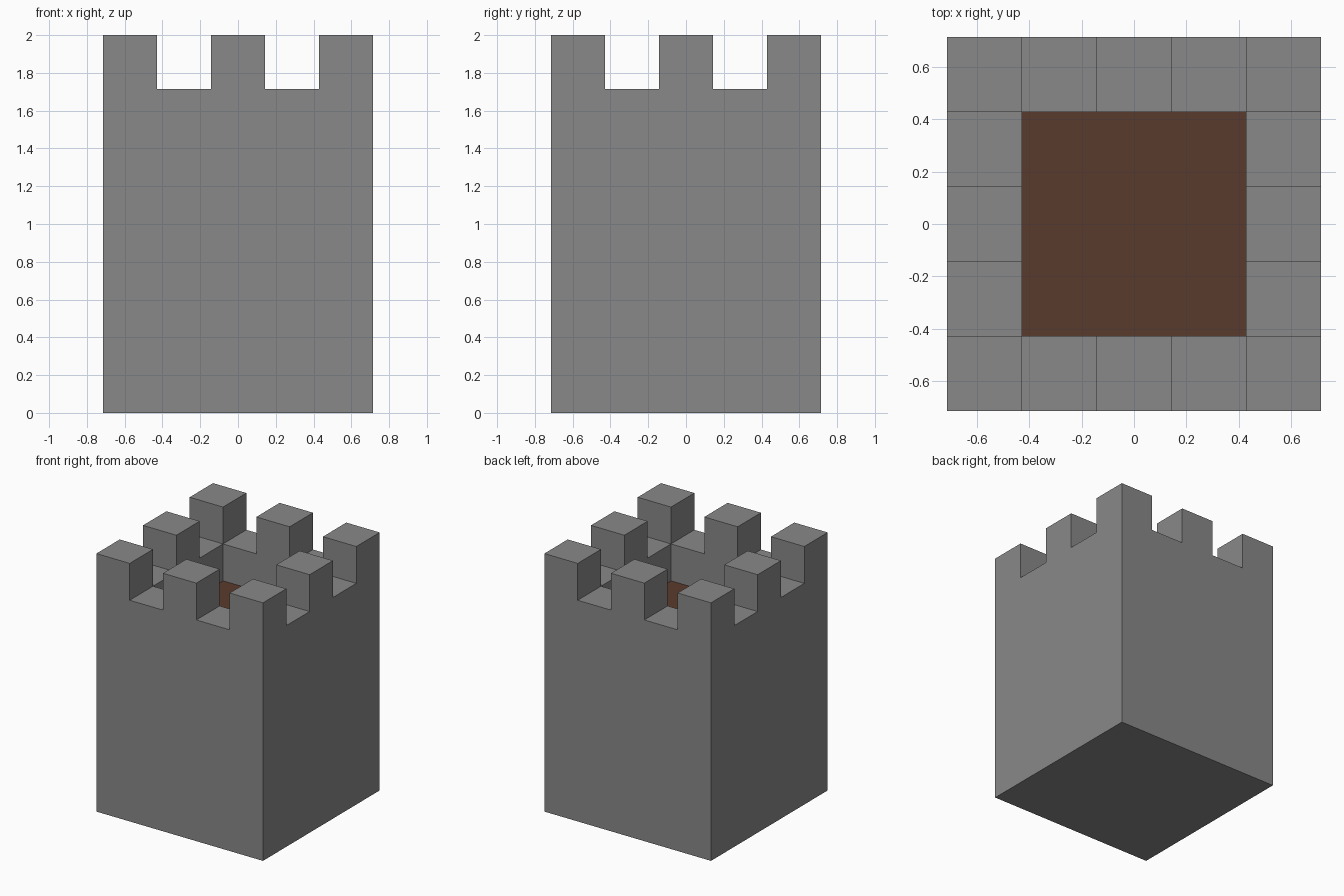
import bpy, bmesh, math
from mathutils import Vector

if "Cube" in bpy.data.objects:
    bpy.data.objects.remove(bpy.data.objects["Cube"])

U = 2 / 7          # block size: tower is 5 x 5 x 7 blocks
N = 5


def material(name, rgb):
    m = bpy.data.materials.new(name)
    m.diffuse_color = (*rgb, 1)
    m.use_nodes = True
    m.node_tree.nodes["Principled BSDF"].inputs["Base Color"].default_value = m.diffuse_color
    return m


def column_height(i, j):
    """Height in blocks: sunken deck inside, alternating battlements on the rim."""
    if not (0 <= i < N and 0 <= j < N):
        return 0
    if 0 < i < N - 1 and 0 < j < N - 1:
        return 5
    return 7 if i % 2 == 0 and j % 2 == 0 else 6


def solid(i, j, k):
    return 0 <= k < column_height(i, j)


# Tower shell: only the exposed faces of the blocks
bm = bmesh.new()
for i in range(N):
    for j in range(N):
        for k in range(column_height(i, j)):
            c = Vector((i - 2, j - 2, k + 0.5)) * U
            for axis in range(3):
                for s in (-1, 1):
                    d = [0, 0, 0]
                    d[axis] = s
                    if solid(i + d[0], j + d[1], k + d[2]):
                        continue
                    n = Vector(d)
                    a = Vector((0, 0, 0))
                    a[(axis + 1) % 3] = 1
                    b = n.cross(a)
                    quad = [c + (n + a * p + b * q) * U / 2
                            for p, q in ((-1, -1), (1, -1), (1, 1), (-1, 1))]
                    f = bm.faces.new([bm.verts.new(v) for v in quad])
                    # Wooden deck inside the parapet
                    f.material_index = int(d[2] == 1 and k == 4)

# Weld and merge coplanar blocks into clean faces
bmesh.ops.remove_doubles(bm, verts=bm.verts, dist=1e-4)
bmesh.ops.dissolve_limit(bm, angle_limit=math.radians(1), verts=bm.verts,
                         edges=bm.edges, delimit={'MATERIAL'})

mesh = bpy.data.meshes.new("castle_tower")
bm.to_mesh(mesh)
bm.free()
mesh.materials.append(material("stone_gray", (0.25, 0.25, 0.25)))
mesh.materials.append(material("deck_brown", (0.102, 0.043, 0.026)))
bpy.context.collection.objects.link(bpy.data.objects.new("castle_tower", mesh))
